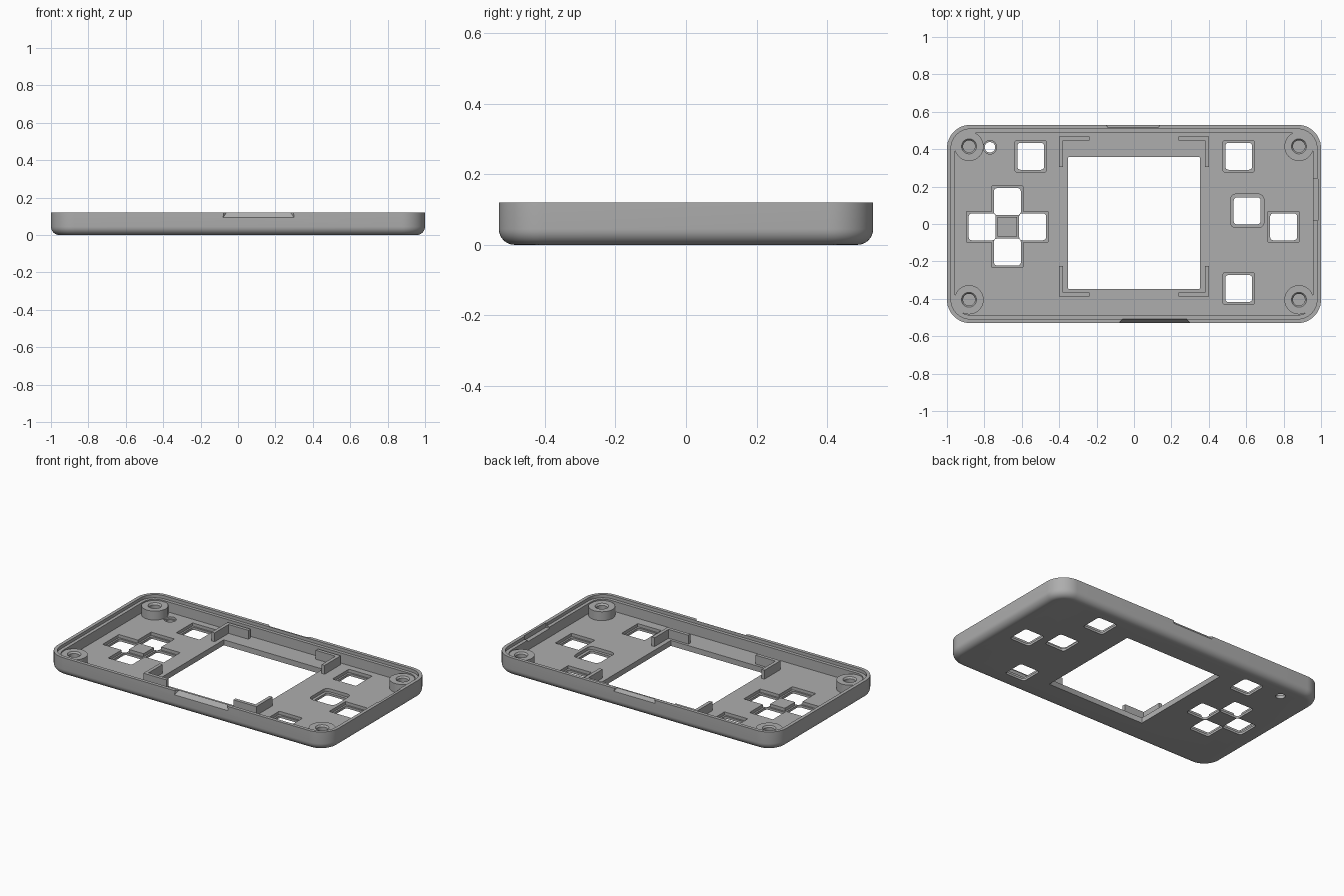
import bpy, bmesh, math
from mathutils import Vector

cube = bpy.data.objects.get("Cube")
if cube:
    bpy.data.objects.remove(cube, do_unlink=True)

# Single plastic colour
grey = bpy.data.materials.new("grey_plastic")
grey.use_nodes = True
grey.diffuse_color = (0.42, 0.42, 0.42, 1)
grey.node_tree.nodes["Principled BSDF"].inputs["Base Color"].default_value = grey.diffuse_color

HX, HY, TOP, FLOOR, POCKET, POST = 1.0, 0.53, 0.12, 0.035, 0.015, 0.092


def make(name, bm):
    bmesh.ops.recalc_face_normals(bm, faces=bm.faces)
    mesh = bpy.data.meshes.new(name)
    bm.to_mesh(mesh)
    bm.free()
    obj = bpy.data.objects.new(name, mesh)
    bpy.context.collection.objects.link(obj)
    mesh.materials.append(grey)
    return obj


def rounded_rect(hx, hy, r, steps):
    """Outline of a rounded rectangle, counter-clockwise."""
    pts = []
    for i, (sx, sy) in enumerate([(1, 1), (-1, 1), (-1, -1), (1, -1)]):
        for k in range(steps + 1):
            a = math.pi / 2 * (i + k / steps)
            pts.append((sx * (hx - r) + r * math.cos(a), sy * (hy - r) + r * math.sin(a)))
    return pts


def loft(name, outlines, closed=False):
    """Skin a list of (outline, z) rings; cap the ends or close the loop."""
    bm = bmesh.new()
    rings = [[bm.verts.new((x, y, z)) for x, y in pts] for pts, z in outlines]
    pairs = list(zip(rings, rings[1:]))
    if closed:
        pairs.append((rings[-1], rings[0]))
    else:
        bm.faces.new(rings[0])
        bm.faces.new(rings[-1])
    for a, b in pairs:
        n = len(a)
        for i in range(n):
            j = (i + 1) % n
            bm.faces.new((a[i], a[j], b[j], b[i]))
    return make(name, bm)


def block(name, cx, cy, hx, hy, z0, z1, r=0.004, steps=2):
    pts = [(x + cx, y + cy) for x, y in rounded_rect(hx, hy, r, steps)]
    return loft(name, [(pts, z0), (pts, z1)])


def circle(cx, cy, r, n=40):
    return [(cx + r * math.cos(math.tau * i / n), cy + r * math.sin(math.tau * i / n)) for i in range(n)]


def cut(target, cutter):
    """Apply a boolean difference and drop the cutter."""
    mod = target.modifiers.new("cut", "BOOLEAN")
    mod.operation, mod.solver, mod.object = "DIFFERENCE", "EXACT", cutter
    bpy.context.view_layer.objects.active = target
    bpy.ops.object.modifier_apply(modifier=mod.name)
    bpy.data.objects.remove(cutter, do_unlink=True)


def smooth(obj):
    bpy.ops.object.select_all(action="DESELECT")
    obj.select_set(True)
    bpy.context.view_layer.objects.active = obj
    bpy.ops.object.shade_smooth_by_angle(angle=math.radians(30))


# Tray: rounded bottom edge, outer wall, stepped rim, inner wall and floor
FILLET, CORNER = 0.045, 0.125
profile = []
for k in range(9):
    a = math.pi / 2 * k / 8
    profile.append((FILLET * (1 - math.sin(a)), FILLET * (1 - math.cos(a))))
profile += [(0, TOP), (0.022, TOP), (0.022, 0.1), (0.043, 0.1), (0.043, FLOOR)]
shell = loft("shell", [(rounded_rect(HX - d, HY - d, CORNER - d, 12), z) for d, z in profile])

# Screen window
cut(shell, block("window_cutter", 0, 0.005, 0.352, 0.353, -0.1, 0.2))

# Button openings, each with a shallow pocket on the inside
PAD_X, PAD_Y, ARM = -0.677, -0.015, 0.135
buttons = [(0.56, 0.362), (0.56, -0.345), (0.8, -0.015), (-0.552, 0.362)]
buttons += [(PAD_X + dx * ARM, PAD_Y + dy * ARM) for dx, dy in [(1, 0), (-1, 0), (0, 1), (0, -1)]]
openings = [(x, y, 0.083, 0.005) for x, y in buttons] + [(0.605, 0.07, 0.09, 0.03)]
for x, y, h, r in openings:
    cut(shell, block("pocket_cutter", x, y, h, h, POCKET, 0.08, r, 4))
for x, y, h, r in openings:
    cut(shell, block("opening_cutter", x, y, 0.072, 0.072, -0.1, 0.06, 0.017, 4))

# Indicator light hole, widened on the inside
LX, LY = -0.77, 0.41
cut(shell, loft("light_cutter", [(circle(LX, LY, r), z) for r, z in
                                 [(0.028, -0.1), (0.028, 0.02), (0.036, 0.02), (0.036, 0.08)]]))


def rim_chamfer(x0, x1, side, inset, drop, slant):
    """Sloping notch cut into the outer top edge of a long wall."""
    bm = bmesh.new()
    rings = []
    for x, s in ((x0, 1), (x1, -1)):
        corners = [(x, HY, TOP - drop), (x + s * slant, HY - inset, TOP), (x + s * slant, HY - inset, TOP + 0.1),
                   (x, HY + 0.1, TOP + 0.1), (x, HY + 0.1, TOP - drop)]
        rings.append([bm.verts.new((px, side * py, pz)) for px, py, pz in corners])
    for ring in rings:
        for i in range(1, 4):
            bm.faces.new((ring[0], ring[i], ring[i + 1]))
    a, b = rings
    for i in range(5):
        j = (i + 1) % 5
        bm.faces.new((a[i], a[j], b[j], b[i]))
    return make("chamfer_cutter", bm)


# Access notches at the front and back rims
cut(shell, rim_chamfer(-0.08, 0.3, -1, 0.021, 0.027, 0.018))
cut(shell, rim_chamfer(-0.15, 0.14, 1, 0.014, 0.02, 0.01))

# Relief on the inside of the left rim
cut(shell, block("relief_cutter", 0.965, 0.13, 0.019, 0.112, 0.09, 0.2))
smooth(shell)

# Screw posts with blind, chamfered holes
for fb, y in (("front", -0.405), ("back", 0.415)):
    for lr, x in (("right", -0.882), ("left", 0.882)):
        rings = [(0.078, FLOOR - 0.005), (0.078, POST), (0.04, POST), (0.032, POST - 0.01), (0.032, FLOOR + 0.005)]
        smooth(loft(f"{fb}_{lr}_screw_post", [(circle(x, y, r), z) for r, z in rings]))

# L-shaped display brackets around the window
CY, HW, HH, LEN, T = 0.041, 0.402, 0.428, 0.163, 0.011
for fb, sy in (("front", -1), ("back", 1)):
    for lr, sx in (("right", -1), ("left", 1)):
        outline = [(HW, HH), (HW - LEN, HH), (HW - LEN, HH - 2 * T), (HW - 2 * T, HH - 2 * T),
                   (HW - 2 * T, HH - LEN), (HW, HH - LEN)]
        pts = [(sx * x, CY + sy * y) for x, y in outline]
        loft(f"{fb}_{lr}_bracket", [(pts, FLOOR - 0.005), (pts, POST)])
